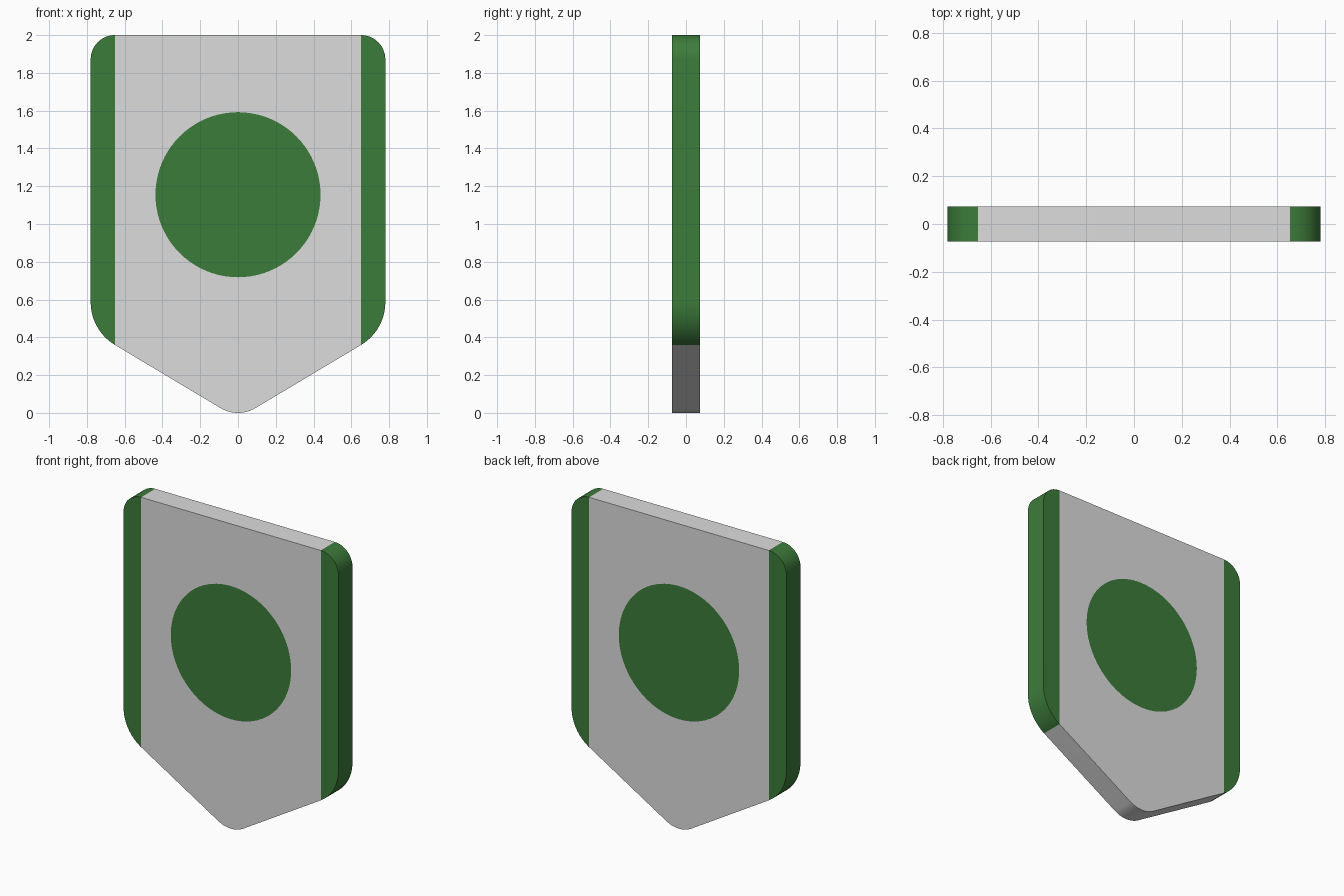
import bpy, bmesh, math

if "Cube" in bpy.data.objects:
    bpy.data.objects.remove(bpy.data.objects["Cube"])

HALF_W, BAND_X, HALF_T = 0.78, 0.652, 0.073
DISC_Z, DISC_R = 1.155, 0.437
SLOPE = math.radians(31)


def material(name, rgb):
    m = bpy.data.materials.new(name)
    m.diffuse_color = (*rgb, 1.0)
    m.use_nodes = True
    m.node_tree.nodes["Principled BSDF"].inputs["Base Color"].default_value = m.diffuse_color
    return m


def arc(cx, cz, r, a0, a1, n):
    """Points on an arc in the x-z plane, angles in degrees."""
    return [(cx + r * math.cos(math.radians(a0 + (a1 - a0) * i / n)),
             cz + r * math.sin(math.radians(a0 + (a1 - a0) * i / n)))
            for i in range(n + 1)]


# Fillets: top corner, shoulder above the sloping edge, and bottom tip
top_r = HALF_W - BAND_X
low_r = (HALF_W - BAND_X) / (1 - math.sin(SLOPE))
low_z = 0.36 + low_r * math.cos(SLOPE)
tip = arc(0, 0.18, 0.18, -90, -59, 8)
low = arc(HALF_W - low_r, low_z, low_r, -59, 0, 14)
top = arc(BAND_X, 2 - top_r, top_r, 0, 90, 12)

# Right half regions: panel around the disc, side band, half disc
half_disc = arc(0, DISC_Z, DISC_R, -90, 90, 40)
panel = tip + [low[0], top[-1], (0, 2)] + half_disc[::-1]
band = low + top
regions = [(panel, 0), (band, 1), (half_disc, 1)]

bm = bmesh.new()
for side in (1, -1):
    for points, mat in regions:
        face = bm.faces.new([bm.verts.new((side * x, -HALF_T, z)) for x, z in points])
        face.material_index = mat
bmesh.ops.remove_doubles(bm, verts=bm.verts[:], dist=1e-4)

# Thicken the sheet; the copied back face keeps the colours
ext = bmesh.ops.extrude_face_region(bm, geom=bm.faces[:], use_keep_orig=True)
back = [g for g in ext["geom"] if isinstance(g, bmesh.types.BMVert)]
bmesh.ops.translate(bm, verts=back, vec=(0, 2 * HALF_T, 0))

# Rim walls: green beside the bands, grey elsewhere
for f in bm.faces:
    ys = [v.co.y for v in f.verts]
    if max(ys) - min(ys) > HALF_T:
        f.material_index = int(abs(f.calc_center_median().x) > BAND_X)
bmesh.ops.recalc_face_normals(bm, faces=bm.faces[:])

mesh = bpy.data.meshes.new("shield_plate")
bm.to_mesh(mesh)
bm.free()
mesh.materials.append(material("light grey", (0.72, 0.72, 0.72)))
mesh.materials.append(material("green", (0.046, 0.202, 0.043)))
plate = bpy.data.objects.new("shield_plate", mesh)
bpy.context.collection.objects.link(plate)
bpy.context.view_layer.objects.active = plate
plate.select_set(True)
bpy.ops.object.shade_smooth_by_angle(angle=math.radians(30))
